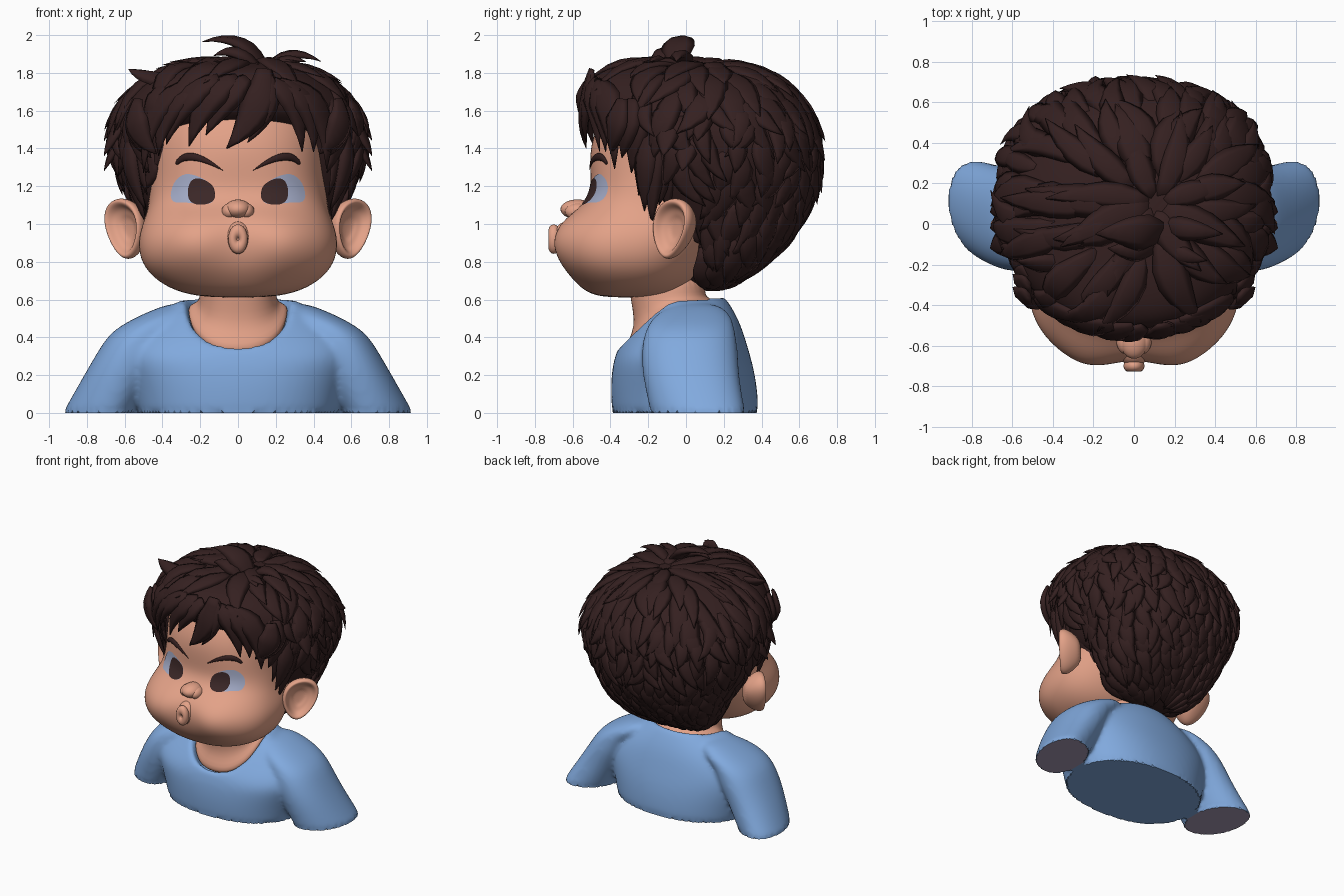
import bpy, bmesh, math, random
from mathutils import Vector as V
from mathutils.bvhtree import BVHTree

if "Cube" in bpy.data.objects:
    bpy.data.objects.remove(bpy.data.objects["Cube"])

random.seed(4)


def material(name, rgb):
    m = bpy.data.materials.new(name)
    m.diffuse_color = (*rgb, 1)
    m.use_nodes = True
    m.node_tree.nodes["Principled BSDF"].inputs["Base Color"].default_value = m.diffuse_color
    return m


SKIN = material("skin", (0.77, 0.36, 0.245))
SHIRT = material("blue_cloth", (0.22, 0.40, 0.73))
LINING = material("sleeve_opening", (0.38, 0.32, 0.45))
HAIR = material("dark_brown_hair", (0.035, 0.0145, 0.0145))
WHITE = material("eye_white", (0.36, 0.40, 0.56))
IRIS = material("iris_brown", (0.043, 0.020, 0.020))


def add_rings(bm, rings):
    """Skin a closed tube through equal-length rings, capped at both ends."""
    vs = [[bm.verts.new(p) for p in r] for r in rings]
    n = len(vs[0])
    for a, b in zip(vs, vs[1:]):
        for i in range(n):
            bm.faces.new((a[i], a[(i + 1) % n], b[(i + 1) % n], b[i]))
    bm.faces.new(vs[0])
    bm.faces.new(vs[-1])


def finish(bm, name, mats, sub=0, mirror=False, recalc=True):
    if recalc:
        bmesh.ops.recalc_face_normals(bm, faces=bm.faces)
    me = bpy.data.meshes.new(name)
    bm.to_mesh(me)
    bm.free()
    for m in mats:
        me.materials.append(m)
    for p in me.polygons:
        p.use_smooth = True
    ob = bpy.data.objects.new(name, me)
    bpy.context.collection.objects.link(ob)
    if mirror:
        ob.modifiers.new("mirror", 'MIRROR').use_mirror_merge = False
    if sub:
        s = ob.modifiers.new("smooth", 'SUBSURF')
        s.levels = s.render_levels = sub
    return ob


def spow(v, p):
    return math.copysign(abs(v) ** p, v)


def ring(z, hw, yf, yb, e=2.3, cx=0, n=32):
    """Superellipse section; z may be (front, side, back) heights."""
    zf, zs, zb = z if isinstance(z, tuple) else (z, z, z)
    out = []
    for i in range(n):
        a = 2 * math.pi * i / n
        c, s = math.cos(a), math.sin(a)
        k = 2 / (e if s < 0 else 2.2)
        out.append(V((cx + hw * spow(c, k), (yf + yb) / 2 + (yb - yf) / 2 * spow(s, k),
                      zs + ((zf if s < 0 else zb) - zs) * abs(s))))
    return out


def loft(name, sections, mats, mirror=False, shape=None):
    bm = bmesh.new()
    add_rings(bm, [ring(*s) for s in sections])
    if shape:
        for v in bm.verts:
            shape(v.co)
    return finish(bm, name, mats, 2, mirror)


def evaluated():
    dg = bpy.context.evaluated_depsgraph_get()
    dg.update()
    return dg


# Head with puffed cheeks and a groove between them
def cheeks(p):
    if p.y < -0.2:
        band = math.exp(-((p.z - 0.9) / 0.13) ** 2)
        p.y += (0.04 * math.exp(-(p.x / 0.09) ** 2) - 0.03 * math.exp(-((abs(p.x) - 0.25) / 0.12) ** 2)) * band


head = loft("head", [
    (0.61, 0.14, -0.42, -0.15), (0.632, 0.30, -0.52, -0.06), (0.69, 0.42, -0.59, 0.03),
    (0.77, 0.50, -0.66, 0.10, 2.5), (0.86, 0.53, -0.70, 0.16, 2.5), (0.95, 0.525, -0.70, 0.22, 2.5),
    (1.03, 0.495, -0.65, 0.3, 2.5), (1.10, 0.475, -0.55, 0.35, 2.6), (1.18, 0.47, -0.505, 0.4, 2.6),
    (1.28, 0.46, -0.51, 0.4, 2.5), (1.4, 0.465, -0.51, 0.4), (1.5, 0.46, -0.48, 0.4),
    (1.6, 0.42, -0.43, 0.35), (1.7, 0.3, -0.3, 0.25)], [SKIN], shape=cheeks)
head_tree = BVHTree.FromObject(head, evaluated())


def on_face(x, z, off):
    hit = head_tree.ray_cast(V((x, -2, z)), V((0, 1, 0)))[0]
    return V((x, hit.y - off, z))


# Neck and chest
loft("neck", [(0.76, 0.2, -0.31, 0.1), (0.62, 0.2, -0.30, 0.1),
              ((0.45, 0.58, 0.61), 0.215, -0.26, 0.12),
              ((0.335, 0.565, 0.58), 0.285, -0.34, 0.185),
              ((0.28, 0.45, 0.5), 0.22, -0.26, 0.12)], [SKIN])

# Shirt: body with dipping collar plus sleeves, fused and smoothed into one cloth
body = loft("shirt", [(0, 0.49, -0.36, 0.34), (0, 0.53, -0.39, 0.38), (0.015, 0.535, -0.394, 0.385),
                      (0.12, 0.56, -0.40, 0.38), ((0.21, 0.25, 0.24), 0.60, -0.395, 0.36),
                      ((0.27, 0.37, 0.36), 0.62, -0.385, 0.325), ((0.32, 0.50, 0.49), 0.50, -0.37, 0.285),
                      ((0.348, 0.595, 0.615), 0.305, -0.357, 0.21), ((0.352, 0.60, 0.62), 0.28, -0.345, 0.185),
                      ((0.31, 0.55, 0.57), 0.265, -0.315, 0.16), ((0.25, 0.45, 0.45), 0.24, -0.27, 0.13)], [SHIRT])


def lean(p):
    p.y += 0.3 * (p.x - 0.72) * max(0, 1 - p.z / 0.35)


sleeve = loft("sleeve", [(0, 0.17, -0.165, 0.285, 2.1, 0.735), (0, 0.189, -0.185, 0.30, 2.1, 0.738),
                         (0.012, 0.189, -0.188, 0.302, 2.1, 0.733), (0.2, 0.185, -0.22, 0.29, 2.2, 0.63),
                         (0.33, 0.18, -0.235, 0.28, 2.2, 0.56), (0.43, 0.165, -0.22, 0.26, 2.2, 0.51),
                         (0.50, 0.15, -0.185, 0.25, 2.2, 0.405), (0.56, 0.10, -0.10, 0.2, 2.2, 0.32),
                         (0.58, 0.04, -0.02, 0.13, 2.2, 0.30)], [SHIRT], True, lean)
dg = evaluated()
bm = bmesh.new()
for ob in (body, sleeve):
    me = bpy.data.meshes.new_from_object(ob.evaluated_get(dg))
    bm.from_mesh(me)
    bpy.data.objects.remove(ob)
shirt = finish(bm, "shirt", [SHIRT, LINING])
mod = shirt.modifiers.new("fuse", 'REMESH')
mod.mode, mod.voxel_size = 'VOXEL', 0.016
fused = bpy.data.meshes.new_from_object(shirt.evaluated_get(evaluated()))
shirt.modifiers.clear()
shirt.data = fused
bm = bmesh.new()
bm.from_mesh(fused)
for _ in range(6):
    bmesh.ops.smooth_vert(bm, verts=[v for v in bm.verts if v.co.z > 0.012], factor=0.5,
                          use_axis_x=True, use_axis_y=True, use_axis_z=True)
for v in bm.verts:
    if v.co.z < 0.012:
        v.co.z = 0
bm.to_mesh(fused)
bm.free()
for p in fused.polygons:
    c = p.center
    p.use_smooth = c.z > 0.004
    p.material_index = int(c.z < 0.002 and (abs(c.x) > 0.545 or (abs(c.x) > 0.5 and -0.1 < c.y < -1)))

# Ears: a cupped oval turned outward
bm = bmesh.new()
u, n_, c0 = V((0.71, 0.70, 0)), V((0.70, -0.71, 0)), V((0.595, -0.07, 0.975))
ear = []
for f, d in ((0.4, -0.12), (0.7, -0.085), (0.97, -0.03), (1.03, 0.01), (0.95, 0.035), (0.82, 0.03),
             (0.68, -0.005), (0.45, -0.015), (0.3, -0.03)):
    ear.append([])
    for i in range(24):
        a = 2 * math.pi * i / 24
        c, s = math.cos(a), math.sin(a)
        ear[-1].append(c0 + u * (0.15 * f * c * (0.85 + 0.2 * s) + 0.025 * s * f) + n_ * d
                       + V((0, 0, 0.16 * f * s)))
add_rings(bm, ear)
finish(bm, "ears", [SKIN], 2, True)


# Nose and lips
def ball(name, loc, scale):
    bpy.ops.mesh.primitive_uv_sphere_add(segments=24, ring_count=16, location=loc)
    ob = bpy.context.object
    ob.name, ob.scale = name, scale
    ob.data.materials.append(SKIN)
    bpy.ops.object.shade_smooth()


ball("nose_tip", (0, -0.575, 1.078), (0.07, 0.09, 0.052))
for sx in (-1, 1):
    ball("nostril", (sx * 0.045, -0.575, 1.066), (0.042, 0.065, 0.044))
ball("mouth_mound", (0, -0.625, 0.92), (0.075, 0.08, 0.095))
bpy.ops.mesh.primitive_torus_add(major_radius=0.028, minor_radius=0.024, major_segments=32, minor_segments=14,
                                 location=(0, -0.70, 0.92), rotation=(math.pi / 2, 0, 0))
lips = bpy.context.object
lips.name, lips.scale = "lips", (1.0, 1.5, 1.2)
lips.data.materials.append(SKIN)
bpy.ops.object.shade_smooth()


# Eyes: thin plates laid on the face
def decal(name, pts, mat, off):
    for _ in range(2):
        pts = [q for a, b in zip(pts, pts[1:] + pts[:1]) for q in
               ((a[0] * .75 + b[0] * .25, a[1] * .75 + b[1] * .25), (a[0] * .25 + b[0] * .75, a[1] * .25 + b[1] * .75))]
    cx, cz = (sum(p[k] for p in pts) / len(pts) for k in (0, 1))
    b = bmesh.new()
    add_rings(b, [[on_face(cx + (x - cx) * f, cz + (z - cz) * f, off) for x, z in pts]
                  for f in (1, 0.8, 0.6, 0.4, 0.2, 0.05)])
    bmesh.ops.delete(b, geom=[f for f in b.faces if len(f.verts) > 4][:1], context='FACES_ONLY')
    b.normal_update()
    if sum(f.normal.y for f in b.faces) > 0:
        bmesh.ops.reverse_faces(b, faces=b.faces)
    finish(b, name, [mat], 0, True, False)


decal("eye_whites", [(0.36, 1.115), (0.35, 1.21), (0.29, 1.27), (0.21, 1.255), (0.13, 1.205), (0.12, 1.13),
                     (0.16, 1.10), (0.28, 1.115)], WHITE, 0.004)
decal("irises", [(0.27, 1.17), (0.25, 1.235), (0.2, 1.245), (0.135, 1.21), (0.118, 1.16), (0.13, 1.115),
                 (0.2, 1.098), (0.255, 1.115)], IRIS, 0.008)


# Locks: flattened, pointed strands along a path
def bezier(a, b, c, k=8):
    return [a * (1 - t) ** 2 + b * 2 * t * (1 - t) + c * t * t for t in (i / k for i in range(k + 1))]


def lock(bm, path, w, th, centre=V((0, 0.1, 1.25))):
    rows, last = [], len(path) - 1
    for i, p in enumerate(path):
        t = i / last
        tan = (path[min(i + 1, last)] - path[max(i - 1, 0)]).normalized()
        side = tan.cross(p - centre).normalized()
        up = side.cross(tan)
        f = max(0.03, (0.45 + 1.5 * t) if t < 0.37 else 1 - ((t - 0.37) / 0.63) ** 1.8)
        rows.append([p + side * (w * f * math.cos(k * math.pi / 3)) + up * (th * f * math.sin(k * math.pi / 3))
                     for k in range(6)])
    add_rings(bm, rows)


# Eyebrows
bm = bmesh.new()
flat = bezier(V((0.33, 0, 1.315)), V((0.27, 0, 1.415)), V((0.075, 0, 1.28)))
lock(bm, [on_face(p.x, p.z, 0.008) for p in flat], 0.026, 0.015, V((0.15, 0.3, 1.33)))
finish(bm, "eyebrows", [HAIR], 1, True)

# Hair cap, recessed behind the face and ears
cap = loft("hair_cap", [
    (0.67, 0.2, 0.06, 0.2, 3), (0.72, 0.32, 0.03, 0.3, 3), (0.8, 0.40, 0.02, 0.42, 3), (0.9, 0.455, 0.01, 0.53, 3),
    (1.0, 0.49, -0.04, 0.6, 4), (1.08, 0.53, -0.19, 0.645, 4), (1.2, 0.595, -0.23, 0.685, 4),
    (1.35, 0.66, -0.28, 0.705, 4), (1.49, 0.67, -0.32, 0.69, 3.5), (1.57, 0.65, -0.51, 0.665),
    (1.68, 0.585, -0.535, 0.595), (1.78, 0.46, -0.50, 0.48), (1.835, 0.32, -0.40, 0.34),
    (1.86, 0.15, -0.2, 0.15)], [HAIR])
cap_tree = BVHTree.FromObject(cap, evaluated())
C = V((0, 0.1, 1.25))


def scalp(th, a):
    d = (math.sin(th) * V((math.cos(a), math.sin(a), 0)) + math.cos(th) * V((0.19, 0, 1))).normalized()
    return (cap_tree.ray_cast(C, d)[0] or C), d


# Overlapping locks in rows spreading from the crown
bm = bmesh.new()
th = 0.06
while th < 2.6:
    big = th < 0.75
    count = int((18 if big else 30) * math.sin(th)) + 7
    for i in range(count):
        a = 2 * math.pi * (i + random.random() * 0.6) / count + th * 3
        span = (0.62 if big else 0.40) * random.uniform(0.8, 1.2)
        p, d = scalp(th, a)
        q, e = scalp(th + span, a + random.uniform(-0.2, 0.2))
        m, g = scalp(th + span / 2, a)
        front = q.y < -0.15 and q.z < 1.52 and abs(q.x) < 0.47
        if front or (q.y < 0.05 and q.z < 1.1) or q.z < 0.66 or (q - p).length > 0.55:
            continue
        lift = random.uniform(0.015, 0.05) if q.z > 1.1 else random.uniform(0.005, 0.03)
        lock(bm, bezier(p - d * 0.01, m + (m - (p + q) / 2) + g * 0.012, q + e * lift, 6),
             random.uniform(0.05, 0.07) * (1.3 if big else 1), 0.021)
    th += 0.17 if big else 0.15

# Fringe: (root x, z), (bend x, z), (tip x, z), half width
for r, b, t, w in (
        ((-0.25, 1.74), (-0.50, 1.66), (-0.50, 1.27), 0.08), ((-0.15, 1.75), (-0.42, 1.68), (-0.42, 1.36), 0.09),
        ((-0.1, 1.77), (-0.32, 1.70), (-0.38, 1.42), 0.09), ((0.0, 1.77), (-0.18, 1.72), (-0.26, 1.41), 0.09),
        ((0.05, 1.77), (-0.06, 1.70), (-0.17, 1.47), 0.08), ((0.14, 1.82), (0.14, 1.60), (-0.06, 1.40), 0.095),
        ((0.16, 1.80), (0.20, 1.62), (0.05, 1.43), 0.06), ((0.14, 1.76), (0.33, 1.72), (0.34, 1.38), 0.075),
        ((0.22, 1.75), (0.42, 1.68), (0.40, 1.38), 0.08), ((0.25, 1.74), (0.5, 1.68), (0.47, 1.29), 0.09)):
    pts = []
    for (x, z), rad in ((r, 0.53), (b, 0.60), (t, 0.55)):
        pts.append(V((x, 0.02 - rad * math.sqrt(max(0.1, 1 - (x / 0.68) ** 2)), z)))
    lock(bm, bezier(*pts), w, 0.03)

# Temples, sideburns and hair over the ears
for s in (-1, 1):
    for y, x, z in ((-0.40, 0.43, 1.37), (-0.34, 0.46, 1.35), (-0.29, 0.47, 1.27), (-0.25, 0.48, 1.15)):
        lock(bm, bezier(V((s * 0.53, y + 0.06, 1.66)), V((s * 0.58, y + 0.02, 1.5)), V((s * x, y, z))), 0.085, 0.03)
    for y, z in ((-0.22, 1.07), (-0.18, 1.00), (-0.1, 1.08), (0.0, 1.08)):
        lock(bm, bezier(V((s * 0.57, y + 0.03, 1.5)), V((s * 0.60, y, 1.3)), V((s * 0.485, y, z))), 0.07, 0.035)
    # Spiky ends standing off the sides
    for y, z in ((-0.08, 1.42), (0.02, 1.34), (0.1, 1.50)):
        lock(bm, bezier(V((s * 0.60, y, z + 0.14)), V((s * 0.665, y - 0.02, z + 0.04)),
                        V((s * 0.71, y - 0.04, z - 0.06))), 0.065, 0.025)

# Loose tufts on top
for a, b, c, w in (((0.16, -0.06, 1.79), (0.05, -0.03, 2.03), (-0.19, -0.05, 1.965), 0.095),
                   ((0.12, -0.12, 1.81), (0.0, -0.14, 1.96), (-0.13, -0.12, 1.89), 0.06),
                   ((0.12, 0.0, 1.79), (0.26, -0.03, 1.96), (0.44, -0.05, 1.86), 0.06),
                   ((0.14, -0.1, 1.78), (0.22, -0.16, 1.90), (0.36, -0.18, 1.86), 0.05),
                   ((-0.28, -0.2, 1.75), (-0.48, -0.2, 1.76), (-0.58, -0.18, 1.82), 0.06)):
    lock(bm, bezier(V(a), V(b), V(c)), w, 0.03)
finish(bm, "hair_locks", [HAIR])
